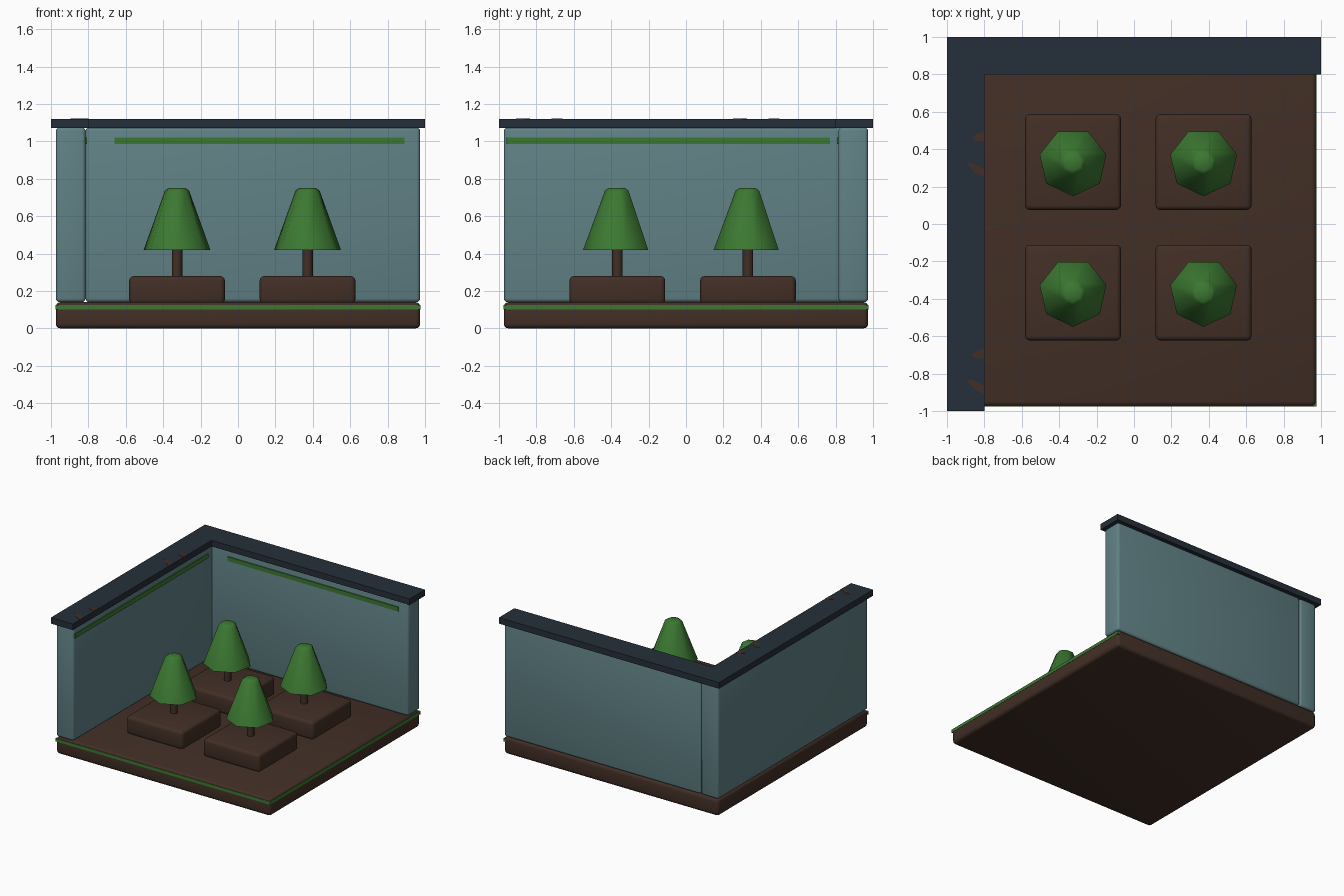
import bpy
import bmesh
import math

cube = bpy.data.objects.get("Cube")
if cube:
    bpy.data.objects.remove(cube, do_unlink=True)


def material(name, rgb):
    mat = bpy.data.materials.new(name)
    mat.use_nodes = True
    colour = (*rgb, 1.0)
    mat.diffuse_color = colour
    mat.node_tree.nodes["Principled BSDF"].inputs["Base Color"].default_value = colour
    return mat


SOIL = material("dark brown", (0.054, 0.028, 0.019))
WALL = material("grey blue", (0.118, 0.22, 0.235))
CAP = material("dark navy", (0.0185, 0.028, 0.041))
LEAF = material("leaf green", (0.044, 0.186, 0.031))


def add_object(name, bm, mat, smooth_angle=None):
    bmesh.ops.recalc_face_normals(bm, faces=bm.faces)
    mesh = bpy.data.meshes.new(name)
    bm.to_mesh(mesh)
    bm.free()
    mesh.materials.append(mat)
    obj = bpy.data.objects.new(name, mesh)
    bpy.context.collection.objects.link(obj)
    if smooth_angle:
        bpy.ops.object.select_all(action="DESELECT")
        obj.select_set(True)
        bpy.context.view_layer.objects.active = obj
        bpy.ops.object.shade_smooth_by_angle(angle=math.radians(smooth_angle))
    return obj


def box(name, low, high, mat, bevel=0):
    """Box between two corners, with optional rounded edges."""
    bm = bmesh.new()
    bmesh.ops.create_cube(bm, size=1)
    for v in bm.verts:
        v.co = [(a + b) / 2 + c * (b - a) for a, b, c in zip(low, high, v.co)]
    if bevel:
        bmesh.ops.bevel(bm, geom=bm.edges[:], offset=bevel, segments=3,
                        profile=0.5, affect="EDGES")
    return add_object(name, bm, mat, 40 if bevel else None)


def prism(name, outline, bottom, top, mat):
    """Flat outline extruded upward."""
    bm = bmesh.new()
    face = bm.faces.new([bm.verts.new((x, y, bottom)) for x, y in outline])
    out = bmesh.ops.extrude_face_region(bm, geom=[face])
    for v in out["geom"]:
        if isinstance(v, bmesh.types.BMVert):
            v.co.z = top
    return add_object(name, bm, mat)


def turned(name, x, y, profile, sides, mat, angle):
    """Stack of rings (radius, height), closed at both ends."""
    bm = bmesh.new()
    rings = []
    for radius, z in profile:
        turns = [2 * math.pi * i / sides - math.pi / 2 for i in range(sides)]
        rings.append([bm.verts.new((x + radius * math.cos(t),
                                    y + radius * math.sin(t), z)) for t in turns])
    for a, b in zip(rings, rings[1:]):
        for i in range(sides):
            j = (i + 1) % sides
            bm.faces.new((a[i], a[j], b[j], b[i]))
    bm.faces.new(rings[0])
    bm.faces.new(rings[-1])
    return add_object(name, bm, mat, angle)


# Ground slab and the two walls
E = 0.974
INNER = 0.815
box("ground_slab", (-E, -E, 0), (E, E, 0.14), SOIL, 0.025)
box("side_wall", (-E, -E, 0.14), (-INNER, E, 1.075), WALL, 0.02)
box("back_wall", (-INNER, INNER, 0.14), (E, E, 1.075), WALL, 0.02)

# L-shaped cap along the wall tops
prism("wall_cap", [(-1, -1), (-0.8, -1), (-0.8, 0.8), (1, 0.8), (1, 1), (-1, 1)],
      1.07, 1.12, CAP)

# Green trim on the open slab edges and the inner wall faces
S = 0.976
box("front_trim", (-S, -S, 0.1), (S, -0.955, 0.125), LEAF)
box("left_trim", (0.955, -S, 0.1), (S, S, 0.125), LEAF)
box("back_wall_trim", (-0.66, 0.807, 0.985), (0.89, 0.82, 1.02), LEAF)
box("side_wall_trim", (-0.82, -0.96, 0.985), (-0.807, 0.77, 1.02), LEAF)

# Small brown flecks on the side cap
flecks = [[(-0.87, 0.465), (-0.8, 0.5), (-0.8, 0.44), (-0.845, 0.445)],
          [(-0.895, 0.325), (-0.86, 0.325), (-0.8, 0.295), (-0.8, 0.25), (-0.85, 0.275)]]
for shift in (0, -1.16):
    for outline in flecks:
        prism("cap_fleck", [(x, y + shift) for x, y in outline], 1.118, 1.122, SOIL)

# Four planters, each with a small tree
HALF = 0.256
for x in (-0.326, 0.372):
    for y in (-0.367, 0.331):
        box("planter", (x - HALF, y - HALF, 0.13), (x + HALF, y + HALF, 0.28), SOIL, 0.025)
        turned("tree_trunk", x, y, [(0.028, 0.27), (0.028, 0.44)], 8, SOIL, 50)
        turned("tree_crown", x, y, [(0.183, 0.42), (0.066, 0.737), (0.046, 0.75)],
               7, LEAF, 55)
